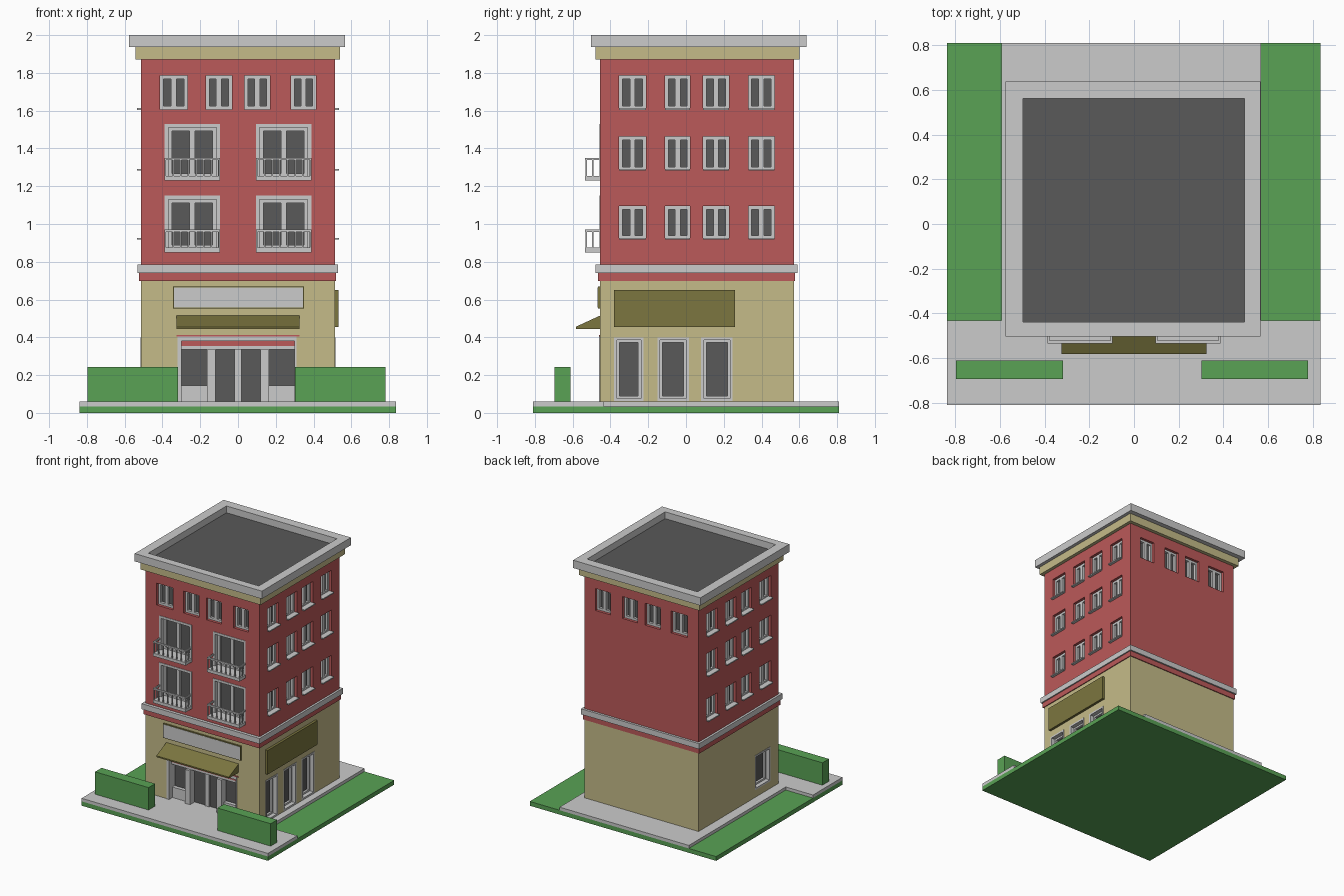
import bpy, bmesh

if "Cube" in bpy.data.objects:
    bpy.data.objects.remove(bpy.data.objects["Cube"])

H, CY = 0.513, 0.058          # half width of the walls, centre of the building in y
FRONT, BACK = CY - H, CY + H


def material(name, rgb):
    m = bpy.data.materials.new(name)
    m.diffuse_color = (*rgb, 1)
    m.use_nodes = True
    m.node_tree.nodes["Principled BSDF"].inputs["Base Color"].default_value = m.diffuse_color
    return m


RED = material("red_wall", (0.50, 0.10, 0.10))
TAN = material("tan_wall", (0.56, 0.50, 0.25))
OLIVE = material("olive", (0.20, 0.18, 0.05))
GREEN = material("green", (0.10, 0.36, 0.09))
DARK = material("dark", (0.10, 0.10, 0.10))


def boxes(name, items, mat=None):
    """One object made of boxes (x0, x1, y0, y1, z0, z1)."""
    bm = bmesh.new()
    for x0, x1, y0, y1, z0, z1 in items:
        lo = [min(x0, x1), min(y0, y1), min(z0, z1)]
        hi = [max(x0, x1), max(y0, y1), max(z0, z1)]
        for v in bmesh.ops.create_cube(bm, size=1)["verts"]:
            v.co = [hi[i] if v.co[i] > 0 else lo[i] for i in range(3)]
    me = bpy.data.meshes.new(name)
    bm.to_mesh(me)
    bm.free()
    ob = bpy.data.objects.new(name, me)
    bpy.context.collection.objects.link(ob)
    if mat:
        me.materials.append(mat)
    return ob


def on_wall(side, u0, u1, d0, d1, z0, z1):
    """Box on a wall: u along the wall, d outward from its surface."""
    if side == "front":
        return (u0, u1, FRONT - d0, FRONT - d1, z0, z1)
    if side == "back":
        return (u0, u1, BACK + d0, BACK + d1, z0, z1)
    s = 1 if side == "right" else -1
    return (s * (H + d0), s * (H + d1), u0, u1, z0, z1)


def border(side, u0, u1, d0, d1, z0, z1, w):
    """Four bars forming a rectangular frame."""
    return [on_wall(side, u0, u0 + w, d0, d1, z0, z1),
            on_wall(side, u1 - w, u1, d0, d1, z0, z1),
            on_wall(side, u0 + w, u1 - w, d0, d1, z1 - w, z1),
            on_wall(side, u0 + w, u1 - w, d0, d1, z0, z0 + w)]


def carve(wall, cutter):
    mod = wall.modifiers.new("openings", "BOOLEAN")
    mod.object = cutter
    mod.operation = "DIFFERENCE"
    mod.solver = "EXACT"
    cutter.hide_render = True
    cutter.hide_viewport = True


# Ground, pavement and hedges
boxes("lawn", [(-0.838, 0.836, -0.81, 0.81, 0, 0.035)], GREEN)
boxes("pavement", [(-0.838, 0.836, -0.81, -0.433, 0.035, 0.06),
                   (-0.593, 0.569, -0.433, 0.81, 0.035, 0.06)])
boxes("hedges", [(-0.797, -0.317, -0.695, -0.612, 0.06, 0.242),
                 (0.302, 0.78, -0.695, -0.612, 0.06, 0.242)], GREEN)

# Walls, belt course and cornice
lower = boxes("lower_walls", [(-H, H, FRONT, BACK, 0.055, 0.70)], TAN)
upper = boxes("upper_walls", [(-H, H, FRONT, BACK, 0.70, 1.88)], RED)
boxes("red_band", [(-0.523, 0.52, -0.467, 0.578, 0.697, 0.74)], RED)
boxes("belt_course", [(-0.531, 0.53, -0.48, 0.59, 0.74, 0.785)])
boxes("cornice_lower", [(-0.542, 0.54, -0.48, 0.60, 1.872, 1.937)], TAN)
boxes("roof", [(-0.51, 0.505, -0.45, 0.575, 1.93, 1.945)], DARK)
boxes("parapet", [(-0.576, 0.567, -0.503, -0.44, 1.937, 2.0),
                  (-0.576, 0.567, 0.563, 0.638, 1.937, 2.0),
                  (-0.576, -0.498, -0.44, 0.563, 1.937, 2.0),
                  (0.495, 0.567, -0.44, 0.563, 1.937, 2.0)])

# Small casement windows
frames, panes, sills, cut_up, cut_low = [], [], [], [], []
SIDE_U = [(-0.355, -0.212), (-0.11, 0.022), (0.09, 0.228), (0.33, 0.468)]
FRONT_U = [(-0.413, -0.267), (-0.17, -0.033), (0.035, 0.17), (0.28, 0.413)]
TOP, ROWS = (1.607, 1.785), [(1.607, 1.785), (1.285, 1.463), (0.92, 1.095)]


def window(side, u, z):
    (u0, u1), (z0, z1), m = u, z, sum(u) / 2
    cut_up.append(on_wall(side, u0, u1, -0.05, 0.03, z0, z1))
    frames.extend(border(side, u0, u1, -0.052, -0.022, z0, z1, 0.018))
    frames.append(on_wall(side, m - 0.014, m + 0.014, -0.052, -0.022, z0 + 0.018, z1 - 0.018))
    panes.append(on_wall(side, u0 + 0.01, u1 - 0.01, -0.055, -0.042, z0 + 0.01, z1 - 0.01))
    if side in ("left", "right"):
        sills.append(on_wall(side, u0, u1, -0.03, 0.022, z0 - 0.003, z0 + 0.006))


for side in ("left", "right"):
    for u in SIDE_U:
        for z in ROWS:
            window(side, u, z)
for u in FRONT_U:
    window("front", u, TOP)
    window("back", u, TOP)
boxes("window_frames", frames)
boxes("window_panes", panes, DARK)
boxes("window_sills", sills)


def stepped(side, u0, u1, z0, z1, w, cuts, out, glass, mullion=0):
    """Flush surround, recessed inner frame and pane."""
    cuts.append(on_wall(side, u0, u1, -0.06, 0.03, z0, z1))
    out += border(side, u0, u1, -0.062, 0.003, z0, z1, w)
    out += border(side, u0 + w, u1 - w, -0.062, -0.03, z0 + w, z1 - w, w)
    glass.append(on_wall(side, u0 + w, u1 - w, -0.065, -0.047, z0 + w, z1 - w))
    if mullion:
        m = (u0 + u1) / 2
        out.append(on_wall(side, m - mullion, m + mullion, -0.062, -0.03, z0 + 2 * w, z1 - 2 * w))


# Balcony doors with slabs and railings
surround, glass, slabs, rails = [], [], [], []
for cx in (-0.242, 0.242):
    for z in (0.85, 1.23):
        a, b = cx - 0.146, cx + 0.146
        stepped("front", a, b, z, z + 0.30, 0.019, cut_up, surround, glass, 0.014)
        slabs.append(on_wall("front", a, b, -0.03, 0.08, z, z + 0.025))
        top = (z + 0.108, z + 0.12)
        rails.append(on_wall("front", a, b, 0.068, 0.08, *top))
        for e in (a, b - 0.01):
            rails.append(on_wall("front", e, e + 0.01, 0, 0.068, *top))
            rails.append(on_wall("front", e, e + 0.008, 0.035, 0.043, z + 0.025, top[0]))
        for i in range(8):
            x = a + i * (b - a - 0.008) / 7
            rails.append(on_wall("front", x, x + 0.008, 0.07, 0.078, z + 0.025, top[0]))
boxes("balcony_door_frames", surround)
boxes("balcony_door_panes", glass, DARK)
boxes("balcony_slabs", slabs)
boxes("balcony_railings", rails)

# Tall shop windows on the right, a single one on the left
shop, shop_glass = [], []
for side, u0, u1 in (("right", -0.38, -0.225), ("right", -0.152, 0.015),
                     ("right", 0.08, 0.247), ("left", -0.35, -0.15)):
    z0 = 0.062 if side == "right" else 0.12
    stepped(side, u0, u1, z0, 0.40, 0.014, cut_low, shop, shop_glass)
boxes("shop_window_frames", shop)
boxes("shop_window_panes", shop_glass, DARK)

# Recessed entrance: surround, back panel, pilasters, shop panes and doors
cut_low.append(on_wall("front", -0.32, 0.31, -0.09, 0.03, 0.05, 0.405))
entry = [on_wall("front", -0.32, -0.298, -0.092, 0.005, 0.058, 0.405),
         on_wall("front", 0.298, 0.31, -0.092, 0.005, 0.058, 0.405),
         on_wall("front", -0.298, 0.298, -0.092, 0.003, 0.38, 0.405),
         on_wall("front", -0.298, 0.298, -0.092, -0.03, 0.335, 0.38),
         on_wall("front", -0.298, 0.298, -0.092, -0.08, 0.055, 0.335),
         on_wall("front", -0.018, 0.018, -0.08, -0.06, 0.058, 0.335)]
for s in (-1, 1):
    entry += [on_wall("front", s * 0.12, s * 0.163, -0.08, -0.01, 0.058, 0.335),
              on_wall("front", s * 0.163, s * 0.298, -0.08, -0.04, 0.058, 0.145)]
boxes("entrance_frame", entry)
boxes("entrance_panes", [on_wall("front", s * a, s * b, -0.085, -0.07, z, 0.335)
                         for s in (-1, 1)
                         for a, b, z in ((0.018, 0.12, 0.06), (0.163, 0.298, 0.145))], DARK)
boxes("entrance_stripe", [on_wall("front", -0.298, 0.298, -0.035, -0.025, 0.355, 0.38),
                          on_wall("front", -0.325, 0.325, -0.01, 0.006, 0.405, 0.412)], RED)

# Blank sign boards
boxes("side_sign", [on_wall("right", -0.38, 0.26, 0, 0.02, 0.455, 0.65)], OLIVE)
boxes("front_sign", [on_wall("front", -0.345, 0.35, 0, 0.012, 0.552, 0.668)], OLIVE)
boxes("front_sign_face", [on_wall("front", -0.34, 0.345, 0.01, 0.014, 0.557, 0.663)])

# Sloping awning: a box with its front top edge lowered
awning = boxes("awning", [(-0.325, 0.325, -0.583, FRONT, 0.445, 0.515)], OLIVE)
for v in awning.data.vertices:
    if v.co.y < -0.5 and v.co.z > 0.5:
        v.co.z = 0.456

# Openings
carve(upper, boxes("upper_opening_cutter", cut_up))
carve(lower, boxes("lower_opening_cutter", cut_low))
